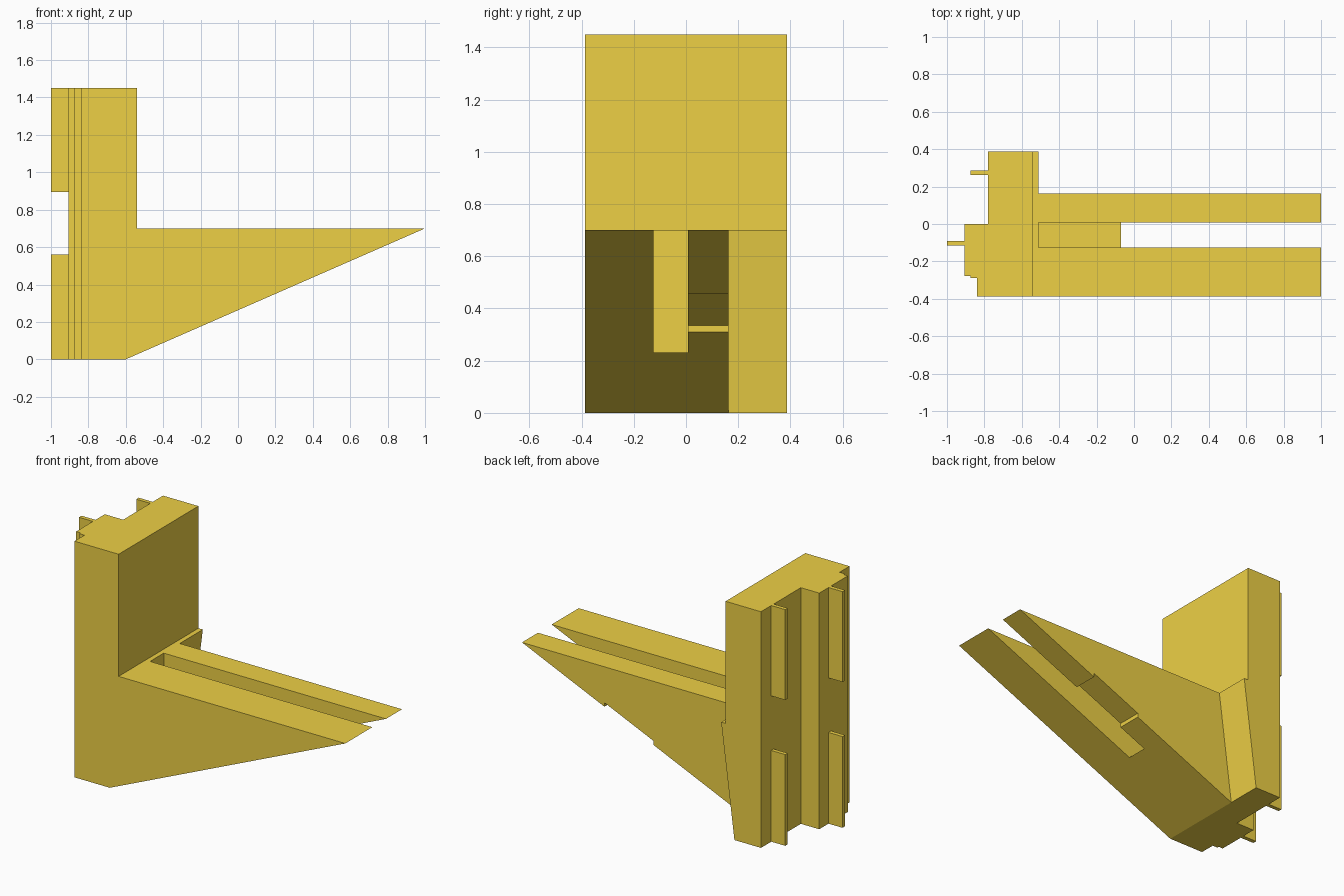
import bpy
import bmesh

if "Cube" in bpy.data.objects:
    bpy.data.objects.remove(bpy.data.objects["Cube"])

gold = bpy.data.materials.new("gold")
gold.diffuse_color = (0.85, 0.63, 0.06, 1)
gold.use_nodes = True
gold.node_tree.nodes["Principled BSDF"].inputs["Base Color"].default_value = gold.diffuse_color


def prism(name, points, lo, hi, axis="z"):
    """Extrude an xy profile along z, or an xz profile along y."""
    bm = bmesh.new()
    place = (lambda p, d: (p[0], p[1], d)) if axis == "z" else (lambda p, d: (p[0], d, p[1]))
    face = bm.faces.new([bm.verts.new(place(p, lo)) for p in points])
    ext = bmesh.ops.extrude_face_region(bm, geom=[face])
    step = (0, 0, hi - lo) if axis == "z" else (0, hi - lo, 0)
    bmesh.ops.translate(bm, vec=step, verts=[v for v in ext["geom"] if isinstance(v, bmesh.types.BMVert)])
    bmesh.ops.recalc_face_normals(bm, faces=bm.faces)
    mesh = bpy.data.meshes.new(name)
    bm.to_mesh(mesh)
    bm.free()
    obj = bpy.data.objects.new(name, mesh)
    bpy.context.collection.objects.link(obj)
    return obj


def cut(target, points, lo, hi):
    """Remove a prism with an xz profile spanning y = lo..hi."""
    cutter = prism("cutter", points, lo, hi, "y")
    cutter.hide_render = True
    mod = target.modifiers.new("cut", "BOOLEAN")
    mod.operation, mod.solver, mod.object = "DIFFERENCE", "EXACT", cutter
    bpy.context.view_layer.objects.active = target
    bpy.ops.object.modifier_apply(modifier=mod.name)
    bpy.data.objects.remove(cutter)


def box(x0, x1, z0, z1):
    return [(x0, z0), (x1, z0), (x1, z1), (x0, z1)]


def slope(x):
    """Height of the slanted underside."""
    return 0.7 * (x + 0.6) / 1.6


# Plan outline with the stepped back and two thin fins
plan = [(1.05, -0.387), (-0.84, -0.387), (-0.84, -0.29), (-0.875, -0.29),
        (-0.875, -0.278), (-0.905, -0.278),
        (-0.905, -0.115), (-1, -0.115), (-1, -0.09), (-0.905, -0.09),
        (-0.905, 0), (-0.78, 0),
        (-0.78, 0.263), (-0.875, 0.263), (-0.875, 0.287), (-0.78, 0.287),
        (-0.78, 0.387), (1.05, 0.387)]
bracket = prism("wall_bracket", plan, 0, 1.45)

# Space above the arms, then the slanted underside
cut(bracket, box(-0.54, 1.5, 0.7, 1.6), -0.6, 0.6)
cut(bracket, [(-0.8, slope(-0.8)), (1.6, slope(1.6)), (1.6, -0.2)], -0.6, 0.6)

# Leaning front of the column beside the rear arm
cut(bracket, [(-0.6129, -0.1), (1.5, -0.1), (1.5, 0.7), (-0.51, 0.7)], 0.163, 0.6)

# Slot between the arms
cut(bracket, box(-0.51, 1.5, slope(-0.07), 0.9), -0.125, 0.008)

# Shallow recess under the rear arm
cut(bracket, [(0.108, slope(0.108) - 0.1), (0.44, slope(0.44) - 0.1),
              (0.44, slope(0.44) + 0.025), (0.108, slope(0.108) + 0.025)], 0.0, 0.3)

# Gaps splitting each fin into upper and lower tabs
for x, y in ((-0.905, -0.1025), (-0.78, 0.275)):
    cut(bracket, box(x - 0.15, x, 0.56, 0.895), y - 0.03, y + 0.03)

bracket.data.materials.clear()
bracket.data.materials.append(gold)
